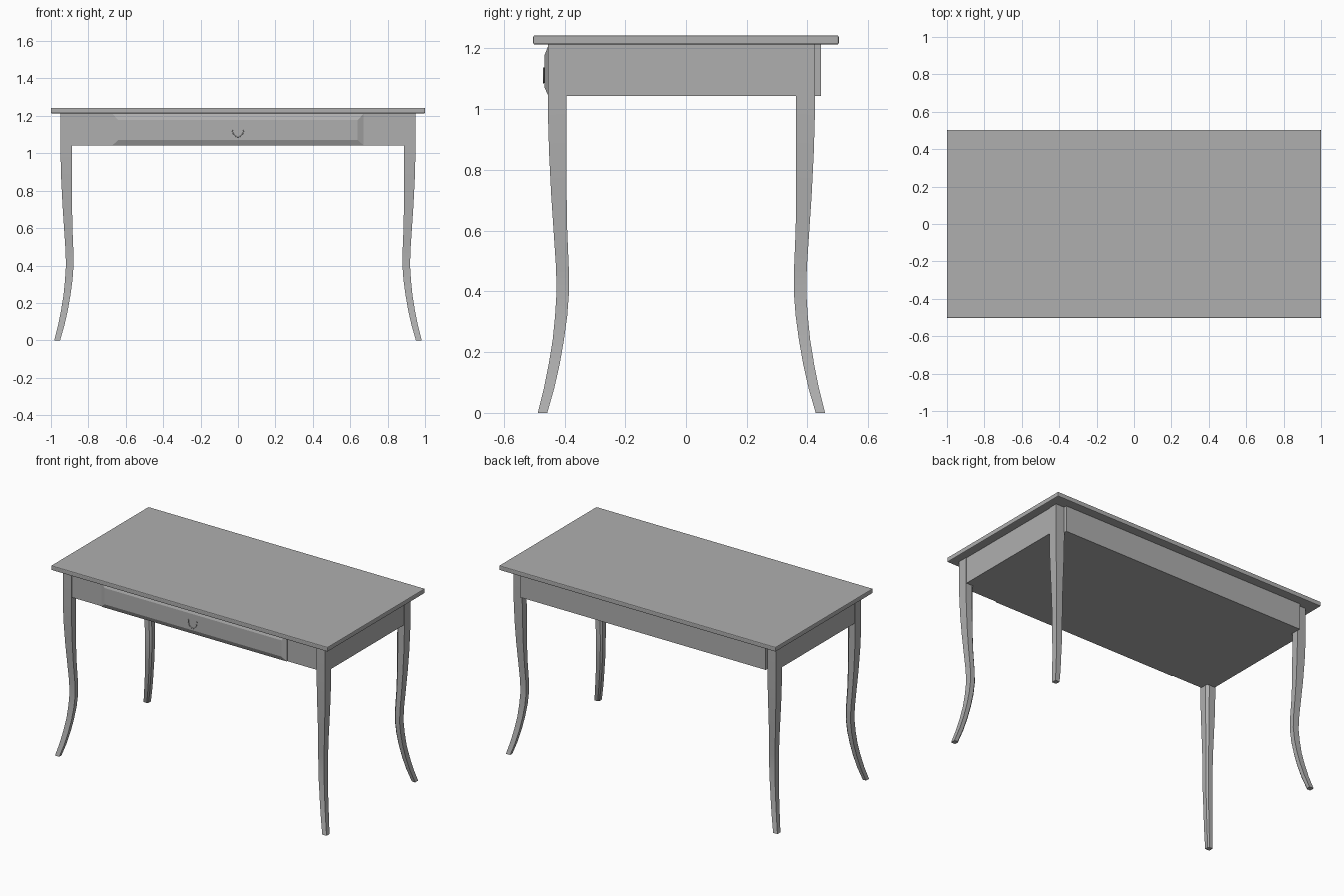
import bpy, bmesh, math
from mathutils import Vector

old = bpy.data.objects.get("Cube")
if old:
    bpy.data.objects.remove(old, do_unlink=True)

grey = bpy.data.materials.new("plain_grey")
grey.use_nodes = True
grey.diffuse_color = (0.43, 0.43, 0.43, 1)
grey.node_tree.nodes["Principled BSDF"].inputs["Base Color"].default_value = grey.diffuse_color

TOP_Z, UNDER_Z, APRON_Z = 1.243, 1.213, 1.043
LEG_MID_Y = -0.015          # the leg frame sits slightly forward


def finish(name, bm):
    bmesh.ops.recalc_face_normals(bm, faces=bm.faces)
    mesh = bpy.data.meshes.new(name)
    bm.to_mesh(mesh)
    bm.free()
    obj = bpy.data.objects.new(name, mesh)
    bpy.context.collection.objects.link(obj)
    mesh.materials.append(grey)
    return obj


def smooth(obj, degrees):
    bpy.ops.object.select_all(action="DESELECT")
    obj.select_set(True)
    bpy.context.view_layer.objects.active = obj
    bpy.ops.object.shade_smooth_by_angle(angle=math.radians(degrees))


def box(name, x, y, z):
    bm = bmesh.new()
    bmesh.ops.create_cube(bm, size=1)
    for v in bm.verts:
        v.co = Vector([(lo + hi) / 2 + c * (hi - lo) for c, (lo, hi) in zip(v.co, (x, y, z))])
    return finish(name, bm)


def loft(name, rings):
    bm = bmesh.new()
    loops = [[bm.verts.new(p) for p in ring] for ring in rings]
    for a, b in zip(loops, loops[1:]):
        for i in range(len(a)):
            j = (i + 1) % len(a)
            bm.faces.new((a[i], a[j], b[j], b[i]))
    bm.faces.new(loops[0])
    bm.faces.new(loops[-1])
    return finish(name, bm)


# Table top with softened edges
top = box("table_top", (-1, 1), (-0.503, 0.503), (UNDER_Z, TOP_Z))
bevel = top.modifiers.new("soft_edge", "BEVEL")
bevel.width = 0.005
bevel.segments = 2

# Apron: closed carcass, with side panels filling between the legs
box("apron_case", (-0.888, 0.888), (-0.447, 0.445), (APRON_Z, UNDER_Z))
for side, s in (("left", 1), ("right", -1)):
    box(side + "_apron", sorted((s * 0.88, s * 0.945)), (-0.395, 0.365), (APRON_Z, UNDER_Z))

# Drawer front with a raised, sloped panel
def rectangle(x, y, z0, z1):
    return [(-x, y, z0), (x, y, z0), (x, y, z1), (-x, y, z1)]

loft("drawer_front", [rectangle(0.67, -0.43, APRON_Z, 1.21),
                      rectangle(0.67, -0.453, APRON_Z, 1.21),
                      rectangle(0.64, -0.466, 1.072, 1.178)])

# Drawer pull: a small U of thin wire
curve = bpy.data.curves.new("drawer_pull", "CURVE")
curve.dimensions = "3D"
curve.bevel_depth = 0.0025
curve.bevel_resolution = 1
curve.use_fill_caps = True
spline = curve.splines.new("POLY")
steps = 12
spline.points.add(steps)
for i, point in enumerate(spline.points):
    a = math.pi * i / steps
    point.co = (-0.031 * math.cos(a), -0.469, 1.137 - 0.05 * math.sin(a) ** 0.8, 1)
pull = bpy.data.objects.new("drawer_pull", curve)
bpy.context.collection.objects.link(pull)
curve.materials.append(grey)
bpy.ops.object.select_all(action="DESELECT")
pull.select_set(True)
bpy.context.view_layer.objects.active = pull
bpy.ops.object.convert(target="MESH")

# Curved legs: height, outer edge and inner edge, the same on both axes
LEG = [(0, 0.982, 0.951), (0.08, 0.962, 0.928), (0.16, 0.946, 0.91),
       (0.24, 0.933, 0.896), (0.32, 0.925, 0.885), (0.4, 0.92, 0.879),
       (0.48, 0.922, 0.88), (0.6, 0.93, 0.885), (0.72, 0.938, 0.887),
       (0.86, 0.945, 0.887), (1.0, 0.949, 0.887), (UNDER_Z, 0.949, 0.887)]
Y_SHIFT = 0.509             # leg spacing is narrower front to back


def leg(name, sx, sy):
    rings = []
    for z, out, inn in LEG:
        cut = (out - inn) * 0.25     # chamfer on the inner corner
        section = [(out, out), (inn, out), (inn, inn + cut), (inn + cut, inn), (out, inn)]
        rings.append([(sx * u, LEG_MID_Y + sy * (v - Y_SHIFT), z) for u, v in section])
    smooth(loft(name, rings), 30)


for front, sy in (("front", -1), ("back", 1)):
    for side, sx in (("left", 1), ("right", -1)):
        leg(front + "_" + side + "_leg", sx, sy)
